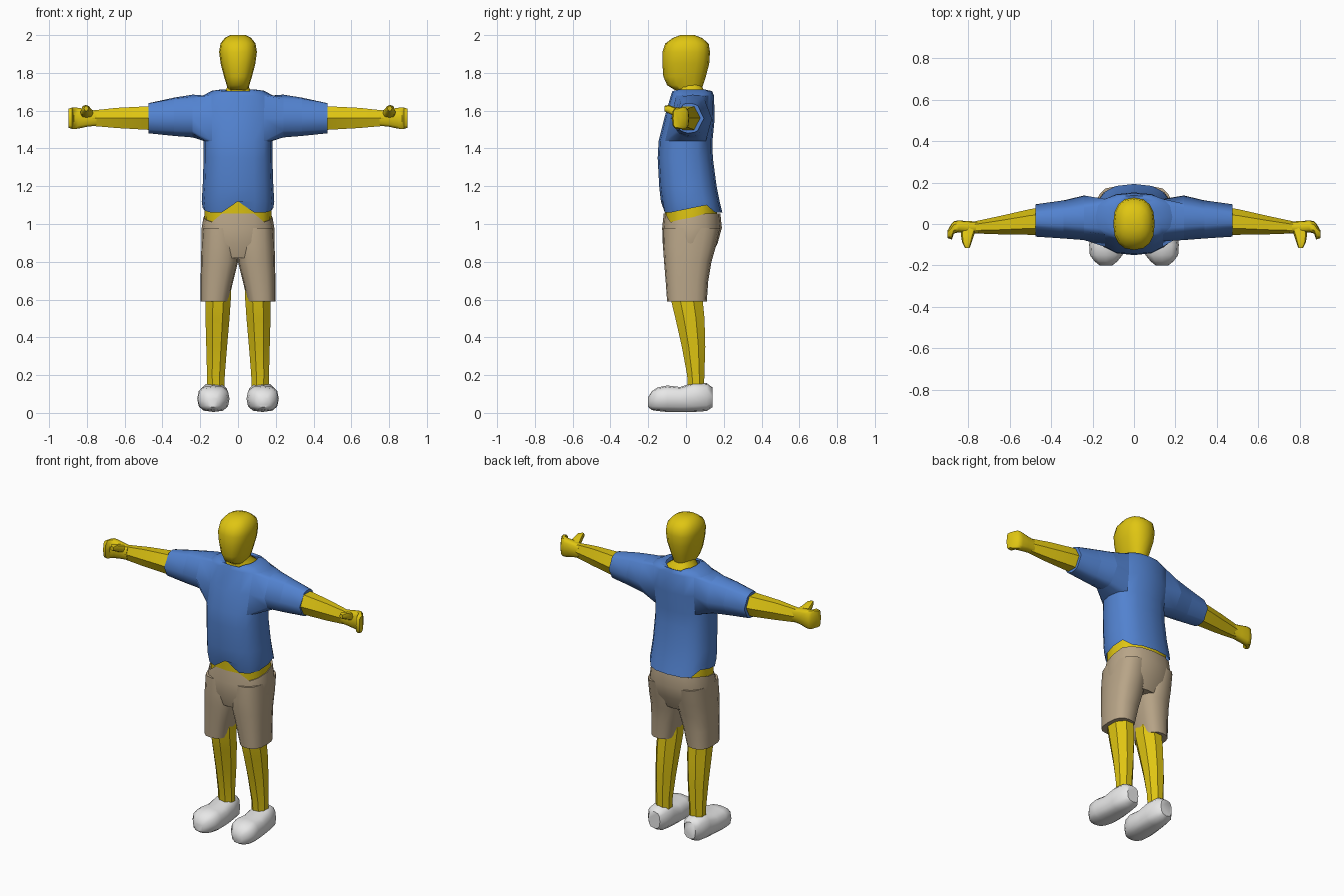
import bpy, bmesh
from math import sin, cos, pi, atan2, radians
from mathutils import Vector

if "Cube" in bpy.data.objects:
    bpy.data.objects.remove(bpy.data.objects["Cube"], do_unlink=True)


def material(name, color):
    m = bpy.data.materials.new(name)
    m.use_nodes = True
    m.diffuse_color = (*color, 1)
    m.node_tree.nodes["Principled BSDF"].inputs["Base Color"].default_value = (*color, 1)
    return m


SKIN = material("yellow skin", (0.74, 0.56, 0.006))
BLUE = material("blue cloth", (0.085, 0.225, 0.63))
TAN = material("tan cloth", (0.48, 0.375, 0.245))
WHITE = material("white shoe", (0.8, 0.8, 0.8))

# How each loft axis places (position, a, b) in space
AXES = {"z": lambda p, a, b: Vector((a, b, p)),
        "x": lambda p, a, b: Vector((p, a, b)),
        "y": lambda p, a, b: Vector((a, p, b))}


def loft(rings, axis="z", n=16, power=2.0, turn=0.0, bm=None, caps=True):
    """Skin rounded sections given as (position, a_min, a_max, b_min, b_max)."""
    bm = bm or bmesh.new()
    unit = []
    for k in range(n):
        t = 2 * pi * k / n + turn
        unit.append([(1 if f > 0 else -1) * abs(f) ** (2 / power) if abs(f) > 1e-6 else 0
                     for f in (cos(t), sin(t))])
    top = [max(abs(u[i]) for u in unit) for i in (0, 1)]
    loops = []
    for p, a0, a1, b0, b1 in rings:
        loops.append([bm.verts.new(AXES[axis](
            p, (a0 + a1) / 2 + (a1 - a0) / 2 * u / top[0],
            (b0 + b1) / 2 + (b1 - b0) / 2 * v / top[1])) for u, v in unit])
    for lo, hi in zip(loops, loops[1:]):
        for k in range(n):
            j = (k + 1) % n
            bm.faces.new((lo[k], lo[j], hi[j], hi[k]))
    if caps:
        bm.faces.new(loops[0][::-1])
        bm.faces.new(loops[-1])
    return bm, loops


def finish(name, bm, mat, mirror=False, limit=50):
    bmesh.ops.recalc_face_normals(bm, faces=bm.faces)
    for f in bm.faces:
        f.smooth = True
    for e in bm.edges:
        e.smooth = len(e.link_faces) == 2 and e.calc_face_angle() < radians(limit)
    mesh = bpy.data.meshes.new(name)
    bm.to_mesh(mesh)
    bm.free()
    mesh.materials.append(mat)
    ob = bpy.data.objects.new(name, mesh)
    bpy.context.collection.objects.link(ob)
    if mirror:
        ob.modifiers.new("Mirror", "MIRROR").use_mirror_merge = False
    return ob


def sym(rows):
    """Rows (z, half width, y_min, y_max) become sections centred on x = 0."""
    return [(z, -w, w, y0, y1) for z, w, y0, y1 in rows]


# Head
bm, _ = loft(sym([(1.71, .05, -.06, .08), (1.735, .06, -.10, .09), (1.78, .074, -.12, .105),
                  (1.85, .092, -.125, .123), (1.91, .10, -.125, .127), (1.955, .093, -.11, .12),
                  (1.985, .07, -.07, .085), (2.0, .04, -.03, .045)]), power=2.4)
finish("head", bm, SKIN)

# Neck flaring into the collar
bm, _ = loft(sym([(1.64, .10, -.05, .13), (1.695, .088, -.045, .118),
                  (1.715, .06, -.05, .09), (1.76, .055, -.05, .075)]), power=2.4)
finish("neck", bm, SKIN)

# Bare waist between shirt and shorts
bm, _ = loft(sym([(.98, .175, -.11, .165), (1.06, .178, -.112, .165), (1.16, .172, -.12, .15)]),
             power=2.5)
finish("waist", bm, SKIN)

# Shirt body, open at hem and collar
bm, rings = loft(sym([(1.06, .187, -.122, .193), (1.12, .192, -.133, .178), (1.2, .187, -.142, .162),
                      (1.35, .182, -.15, .142), (1.44, .182, -.145, .14), (1.56, .182, -.115, .152),
                      (1.68, .185, -.08, .148), (1.705, .14, -.072, .138),
                      (1.712, .092, -.06, .122)]), power=2.5, caps=False)
hem, collar = rings[0], rings[-1]
hem[12].co.z = 1.12
for pair, z in (((1, 7), 1.10), ((0, 8), 1.085), ((15, 9), 1.07)):
    for k in pair:
        hem[k].co.z = z
for k in (3, 4, 5, 11, 12, 13):
    collar[k].co.z = 1.697

# Sleeves drawn out of the shirt sides
for side in (1, -1):
    region = [f for f in bm.faces if f.calc_center_median().x * side > .13
              and 1.45 < f.calc_center_median().z < 1.67]
    for x, zc, rz, yc, ry in ((.24, 1.57, .115, .03, .108), (.34, 1.567, .102, .022, .092),
                              (.475, 1.56, .08, .017, .078)):
        out = bmesh.ops.extrude_face_region(bm, geom=region)["geom"]
        region = [g for g in out if isinstance(g, bmesh.types.BMFace)]
        inside = set(region)
        for v in {v for f in region for v in f.verts}:
            t = atan2(v.co.z - zc, v.co.y - yc)
            r = .4 if all(f in inside for f in v.link_faces) else 1
            v.co = (x * side, yc + ry * r * cos(t), zc + rz * r * sin(t))
finish("shirt", bm, BLUE, limit=60)

# Shorts: seat with a dipped waistband, then two legs
bm, rings = loft(sym([(1.055, .183, -.118, .182), (.98, .192, -.126, .19), (.9, .194, -.124, .168),
                      (.82, .17, -.10, .13)]), power=2.5)
for pair, z in (((14, 10), 1.01), ((15, 9), 1.022), ((0, 8), 1.035)):
    for k in pair:
        rings[0][k].co.z = z
finish("shorts_seat", bm, TAN)
bm, _ = loft([(.59, .05, .198, -.10, .11), (.7, .025, .198, -.108, .118), (.8, .0, .196, -.116, .135),
              (.88, -.005, .194, -.122, .158), (.98, .0, .188, -.12, .18)], power=2.6)
finish("shorts_leg", bm, TAN, True)

# Lower legs
bm, _ = loft([(.1, .072, .162, .012, .095), (.2, .07, .164, .006, .097), (.35, .058, .168, -.022, .102),
              (.5, .045, .172, -.056, .098), (.6, .038, .172, -.08, .088), (.68, .038, .172, -.085, .085)],
             n=8, turn=pi / 8)
finish("leg", bm, SKIN, True, 35)

# Shoes
bm, _ = loft([(.14, .085, .165, .03, .135), (.11, .062, .19, .01, .157), (.04, .052, .202, .005, .16),
              (-.03, .048, .208, .005, .137), (-.1, .045, .216, .005, .145), (-.15, .055, .213, .01, .135),
              (-.18, .08, .19, .015, .115), (-.2, .105, .165, .03, .085)], axis="y", n=12, power=2.7)
finish("shoe", bm, WHITE, True)

# Arms
bm, _ = loft([(.4, -.055, .085, 1.495, 1.625), (.5, -.052, .072, 1.5, 1.622),
              (.64, -.05, .04, 1.508, 1.615), (.78, -.045, .01, 1.52, 1.6)], axis="x", n=6)
finish("arm", bm, SKIN, True, 35)

# Hands: palm with curled fingers, and a forward thumb
bm, _ = loft([(.75, -.045, .012, 1.52, 1.6), (.8, -.046, .014, 1.515, 1.608),
              (.845, -.04, .017, 1.505, 1.615), (.868, -.046, .014, 1.503, 1.617),
              (.878, -.075, .004, 1.503, 1.617), (.898, -.068, -.03, 1.51, 1.61)],
             axis="x", n=10, power=3)
loft([(-.01, .755, .83, 1.55, 1.605), (-.05, .77, .835, 1.565, 1.615),
      (-.09, .783, .828, 1.585, 1.63), (-.115, .792, .815, 1.598, 1.625)],
     axis="y", n=8, power=2.5, bm=bm)
finish("hand", bm, SKIN, True)
